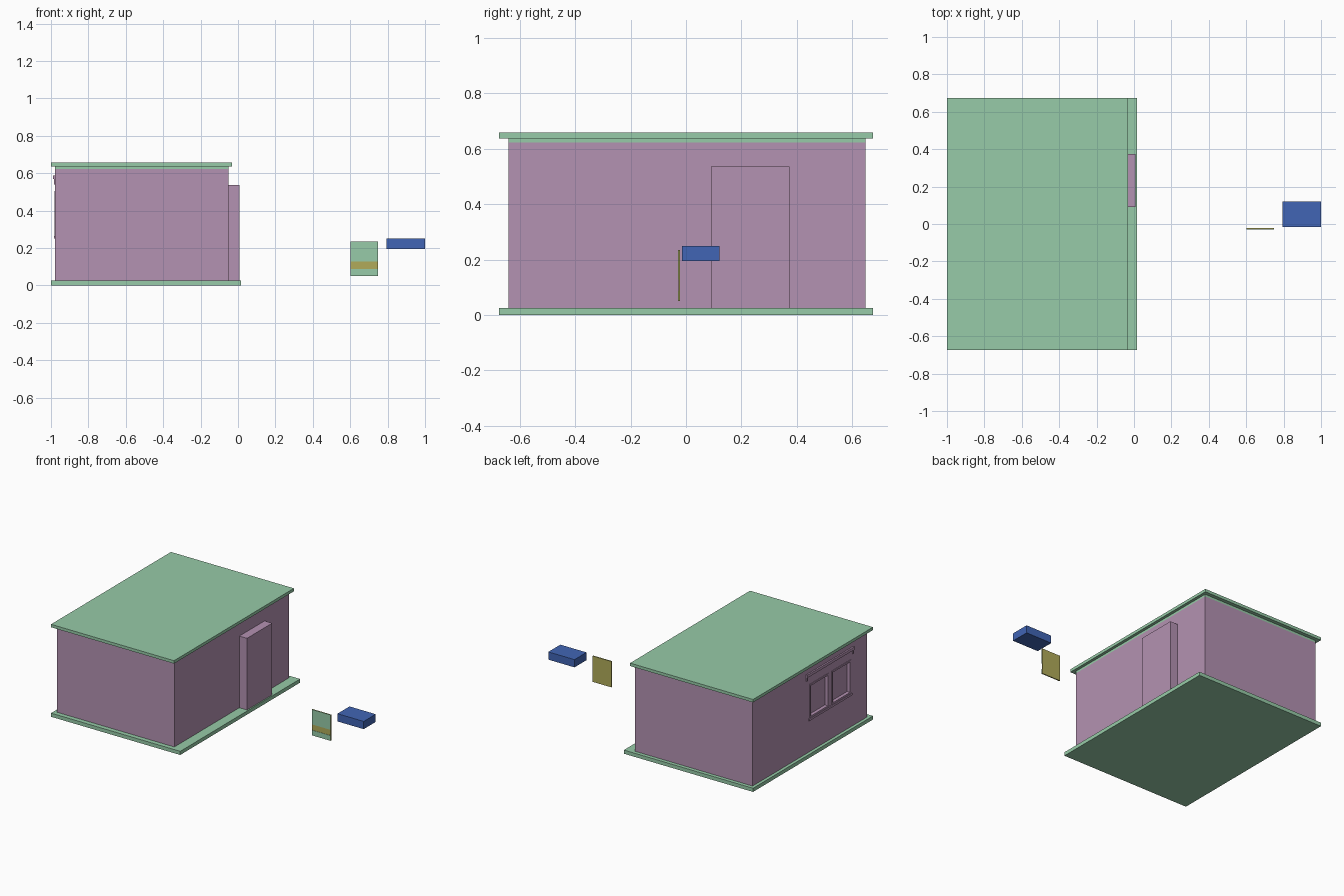
import bpy

default = bpy.data.objects.get("Cube")
if default:
    bpy.data.objects.remove(default, do_unlink=True)


def material(name, *rgb):
    """Flat material from 0-255 display values."""
    linear = [((c / 255 + 0.055) / 1.055) ** 2.4 for c in rgb]
    mat = bpy.data.materials.new(name)
    mat.use_nodes = True
    mat.diffuse_color = (*linear, 1)
    mat.node_tree.nodes["Principled BSDF"].inputs["Base Color"].default_value = (*linear, 1)
    return mat


green = material("soft_green", 151, 203, 168)
mauve = material("mauve", 180, 146, 178)
gold = material("olive_gold", 177, 171, 90)
blue = material("blue", 65, 101, 181)


def box(name, x, y, z, mat):
    """Box spanning the given (low, high) pairs."""
    bpy.ops.mesh.primitive_cube_add(size=1, location=[sum(s) / 2 for s in (x, y, z)])
    ob = bpy.context.object
    ob.name = name
    ob.scale = [s[1] - s[0] for s in (x, y, z)]
    bpy.ops.object.transform_apply(location=False, rotation=False, scale=True)
    ob.data.materials.append(mat)
    return ob


# House shell
WALL_X, WALL_Y = (-0.978, -0.052), (-0.641, 0.648)
BASE_TOP, WALL_TOP, ROOF_LOW = 0.026, 0.622, 0.637
box("floor_slab", (-1, 0.017), (-0.674, 0.674), (0, BASE_TOP), green)
walls = box("walls", WALL_X, WALL_Y, (BASE_TOP, WALL_TOP), mauve)
box("wall_top_trim", WALL_X, WALL_Y, (WALL_TOP, ROOF_LOW), green)
box("roof_slab", (-1, -0.032), (-0.674, 0.674), (ROOF_LOW, 0.658), green)
box("door_block", (-0.054, 0.008), (0.09, 0.373), (BASE_TOP, 0.536), mauve)

# Recessed windows with thin surrounds on the left-hand side wall
FACE, OUT, RIM = WALL_X[0], WALL_X[0] - 0.004, 0.012
LOW, HIGH = 0.265, 0.505
for name, y0, y1 in (("front", -0.455, -0.24), ("rear", -0.205, 0.01)):
    cutter = box(name + "_window_cutter", (FACE - 0.05, FACE + 0.02),
                 (y0 + RIM, y1 - RIM), (LOW + RIM, HIGH - RIM), mauve)
    cutter.hide_render = True
    cutter.hide_set(True)
    cut = walls.modifiers.new(name + "_window", "BOOLEAN")
    cut.operation, cut.solver, cut.object = "DIFFERENCE", "EXACT", cutter
    for side, a in (("front", y0), ("rear", y1 - RIM)):
        box(f"{name}_window_{side}_jamb", (OUT, FACE), (a, a + RIM), (LOW, HIGH), mauve)
    for side, a in (("lower", LOW), ("upper", HIGH - RIM)):
        box(f"{name}_window_{side}_rail", (OUT, FACE), (y0 + RIM, y1 - RIM), (a, a + RIM), mauve)
box("window_sill", (OUT - 0.003, FACE), (-0.465, 0.02), (0.25, LOW), mauve)

# Awning rail with end brackets
box("awning_rail", (FACE - 0.011, FACE), (-0.485, 0.045), (0.568, 0.588), mauve)
for name, y in (("front", -0.485), ("rear", 0.033)):
    box(name + "_awning_bracket", (FACE - 0.006, FACE), (y, y + 0.012), (0.54, 0.568), mauve)

# Separate panel: gold board, green facing and a gold slot
PX = (0.602, 0.749)
box("panel_board", PX, (-0.027, -0.021), (0.05, 0.234), gold)
box("panel_facing_upper", PX, (-0.029, -0.027), (0.128, 0.234), green)
box("panel_facing_lower", PX, (-0.029, -0.027), (0.05, 0.087), green)

# Separate blue block
box("blue_block", (0.794, 1), (-0.015, 0.12), (0.195, 0.25), blue)
